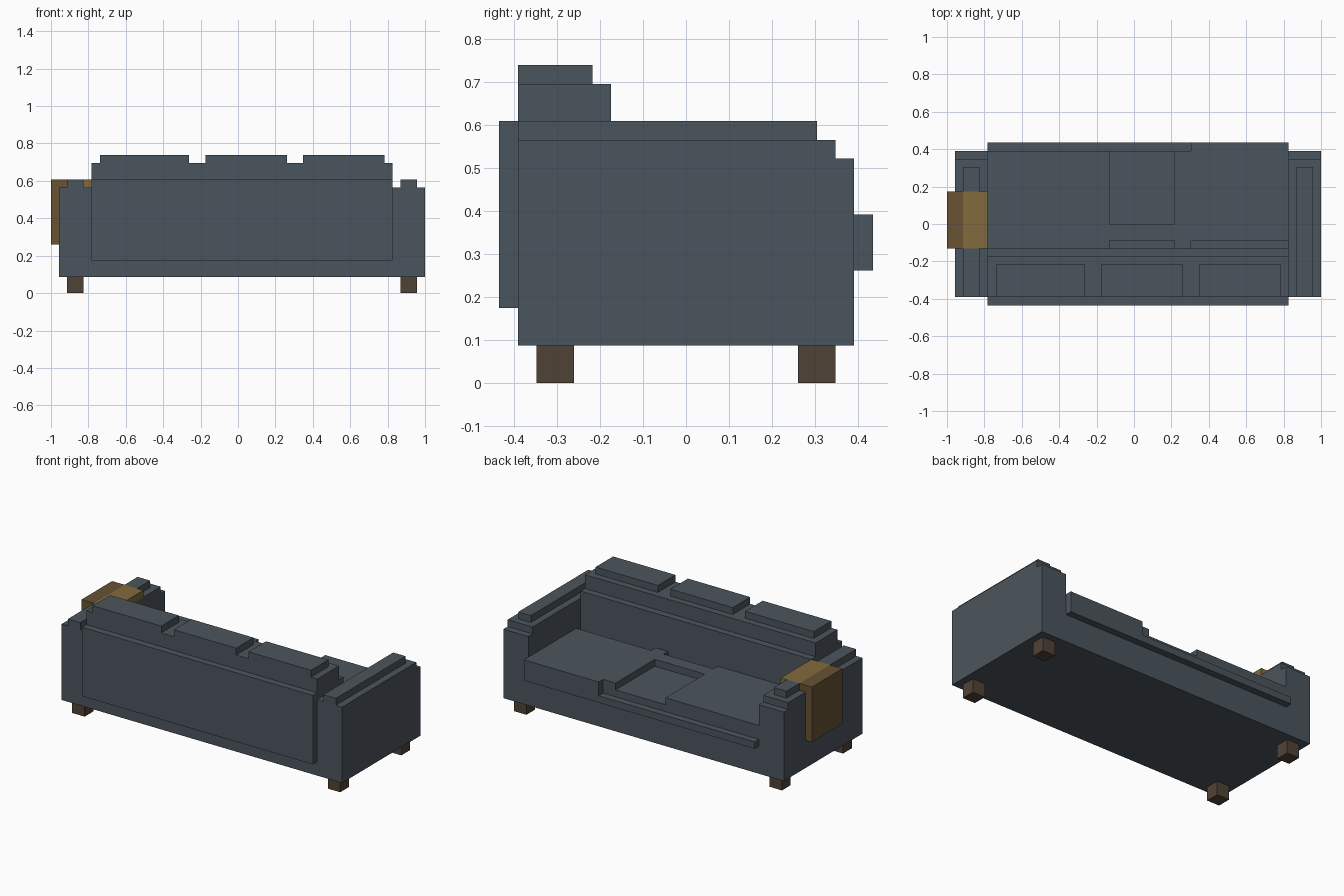
import bpy
import bmesh
from mathutils import Vector

cube = bpy.data.objects.get("Cube")
if cube:
    bpy.data.objects.remove(cube, do_unlink=True)

# The whole model sits on a block grid: 46 wide, 20 deep, 17 high
UNIT = 2 / 46
ORIGIN = Vector((-1, -10 * UNIT, 0))


def material(name, srgb):
    linear = [((c / 255 + 0.055) / 1.055) ** 2.4 for c in srgb] + [1]
    mat = bpy.data.materials.new(name)
    mat.use_nodes = True
    mat.diffuse_color = linear
    shader = next(n for n in mat.node_tree.nodes if n.type == "BSDF_PRINCIPLED")
    shader.inputs["Base Color"].default_value = linear
    return mat


def blocks(name, mat, *boxes):
    """One object from boxes given as grid ranges (x, y, z)."""
    bm = bmesh.new()
    for spans in boxes:
        low = Vector([s[0] for s in spans])
        high = Vector([s[1] for s in spans])
        for v in bmesh.ops.create_cube(bm, size=1)["verts"]:
            centred = Vector([c * s for c, s in zip(v.co, high - low)])
            v.co = ORIGIN + ((low + high) / 2 + centred) * UNIT
    mesh = bpy.data.meshes.new(name)
    bm.to_mesh(mesh)
    bm.free()
    mesh.materials.append(mat)
    obj = bpy.data.objects.new(name, mesh)
    bpy.context.collection.objects.link(obj)
    return obj


def mirror(span):
    """Mirror an x range across the sofa body."""
    return (47 - span[1], 47 - span[0])


fabric = material("slate fabric", (75, 85, 93))
wood = material("dark wood", (80, 66, 54))
throw_dark = material("throw dark brown", (104, 82, 52))
throw_light = material("throw ochre", (130, 107, 60))

INNER = (5, 42)

# Seat base and front rail
blocks("seat_base", fabric, (INNER, (1, 19), (2, 8)))
blocks("front_rail", fabric, ((5, 30), (19, 20), (6, 7)))

# Seat cushions, with one sunken patch in the middle
blocks("left_seat_cushion", fabric,
       ((28, 42), (8, 19), (8, 9)),
       ((28, 30), (7, 8), (8, 9)),
       ((30, 42), (19, 20), (6, 9)))
blocks("middle_seat_cushion", fabric, ((20, 28), (8, 10), (8, 9)))
blocks("right_seat_cushion", fabric, ((5, 20), (7, 19), (8, 9)))

# Backrest with stepped inner face, rear panel and pillow tops
blocks("backrest", fabric,
       (INNER, (1, 6), (8, 16)),
       (INNER, (6, 7), (8, 14)))
blocks("rear_panel", fabric, (INNER, (0, 1), (4, 14)))
for name, span in (("right", (6, 17)), ("middle", (19, 29)), ("left", (31, 41))):
    blocks(name + "_back_pillow", fabric, (span, (1, 5), (16, 17)))

# Arms, stepped down towards the open side
for side, flip in (("right", lambda s: s), ("left", mirror)):
    blocks(side + "_arm", fabric,
           (flip((1, 5)), (1, 19), (2, 12)),
           (flip((1, 5)), (1, 18), (12, 13)))
    # The throw interrupts the padding on the right arm
    runs = [(1, 7), (14, 17)] if side == "right" else [(1, 17)]
    blocks(side + "_arm_padding", fabric,
           *[(flip((2, 4)), run, (13, 14)) for run in runs])
    # Legs
    for end, depth in (("front", (2, 4)), ("rear", (16, 18))):
        blocks(f"{side}_{end}_leg", wood, (flip((2, 4)), depth, (0, 2)))

# Throw draped over the right arm
blocks("throw_hanging_part", throw_dark,
       ((0, 1), (7, 14), (6, 14)),
       ((1, 2), (7, 14), (13, 14)))
blocks("throw_top_part", throw_light, ((2, 5), (7, 14), (13, 14)))
